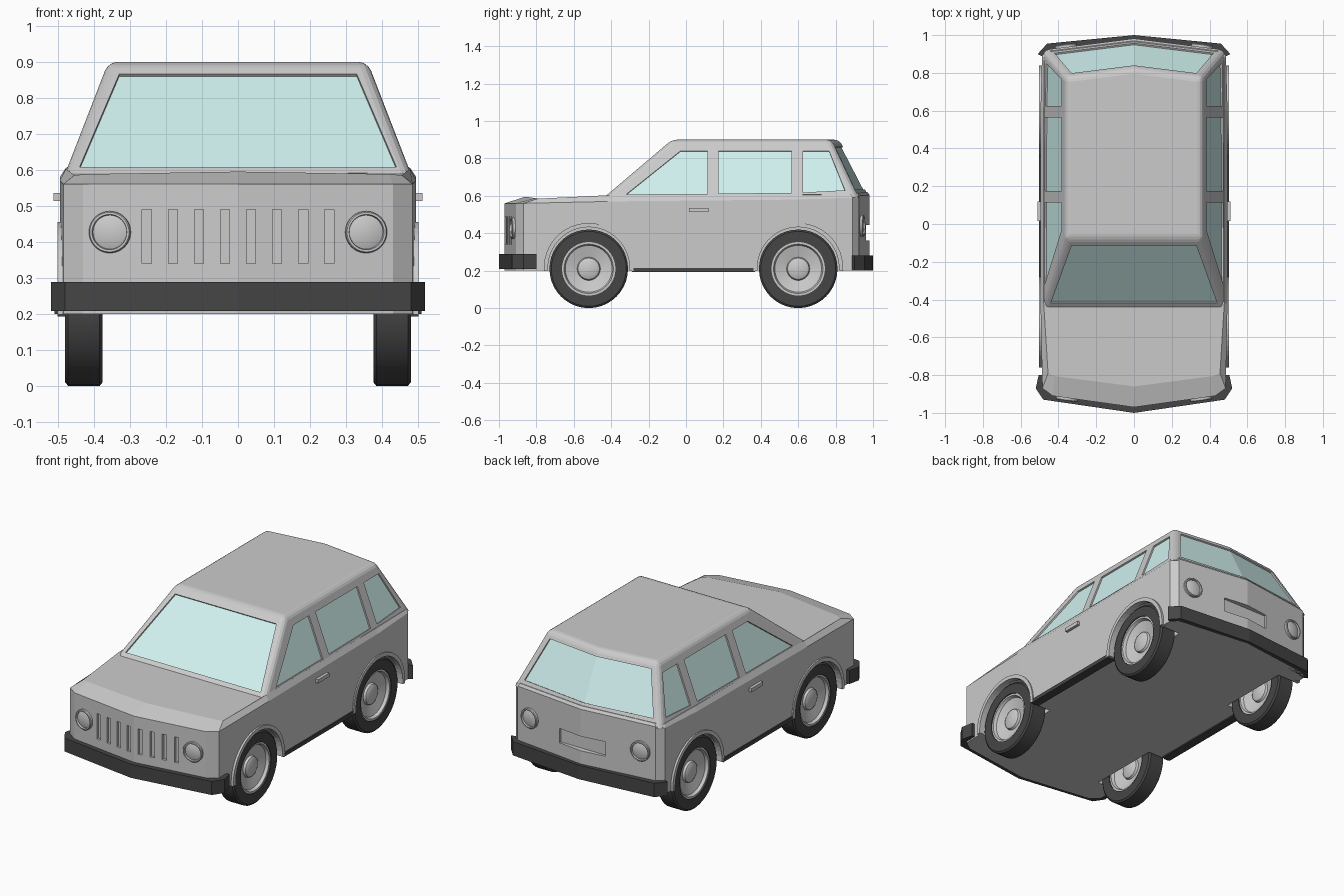
import bpy, bmesh
from math import sin, cos, pi, radians, atan2
from mathutils import Vector, Matrix

if "Cube" in bpy.data.objects:
    bpy.data.objects.remove(bpy.data.objects["Cube"])


def material(name, color):
    m = bpy.data.materials.new(name)
    m.diffuse_color = color
    m.use_nodes = True
    m.node_tree.nodes["Principled BSDF"].inputs["Base Color"].default_value = m.diffuse_color
    return m


BLACK = material("black rubber", (0.06, 0.06, 0.06, 1))
GLASS = material("glass", (0.63, 0.88, 0.86, 1))


def make(name, verts, faces, mat=None, mirror=False, smooth=False):
    me = bpy.data.meshes.new(name)
    me.from_pydata([tuple(v) for v in verts], [], faces)
    bm = bmesh.new()
    bm.from_mesh(me)
    bmesh.ops.remove_doubles(bm, verts=bm.verts[:], dist=1e-5)
    bmesh.ops.recalc_face_normals(bm, faces=bm.faces[:])
    bm.to_mesh(me)
    bm.free()
    ob = bpy.data.objects.new(name, me)
    bpy.context.collection.objects.link(ob)
    if mat:
        me.materials.append(mat)
    if smooth:
        bpy.ops.object.select_all(action='DESELECT')
        ob.select_set(True)
        bpy.context.view_layer.objects.active = ob
        bpy.ops.object.shade_smooth_by_angle(angle=radians(30))
    if mirror:
        ob.modifiers.new("mirror", 'MIRROR').use_clip = False
    return ob


def slab(name, polys, lo, hi, mat=None, mirror=False):
    """Sheet of polygons thickened from offset lo to offset hi."""
    pts, faces = [], []
    for poly in polys:
        f = []
        for p in poly:
            p = tuple(round(c, 5) for c in p)
            if p not in pts:
                pts.append(p)
            f.append(pts.index(p))
        faces.append(f)
    n = len(pts)
    edges = {(f[i - 1], f[i]) for f in faces for i in range(len(f))}
    out = faces + [[i + n for i in reversed(f)] for f in faces]
    out += [[b, a, a + n, b + n] for a, b in edges if (b, a) not in edges]
    verts = [Vector(p) + Vector(lo) for p in pts] + [Vector(p) + Vector(hi) for p in pts]
    return make(name, verts, out, mat, mirror)


def box(name, x, y, z, mat=None, mirror=False):
    rect = [(0, y[0], z[0]), (0, y[1], z[0]), (0, y[1], z[1]), (0, y[0], z[1])]
    return slab(name, [rect], (x[0], 0, 0), (x[1], 0, 0), mat, mirror)


def lathe(name, prof, matrix, mat=None, mirror=True, closed=False, n=40):
    """Revolve (offset, radius) points about local x."""
    verts = [matrix @ Vector((a, r * cos(2 * pi * k / n), r * sin(2 * pi * k / n)))
             for a, r in prof for k in range(n)]
    m = len(prof)
    faces = [[i * n + k, i * n + (k + 1) % n, (i + 1) % m * n + (k + 1) % n, (i + 1) % m * n + k]
             for i in range(m if closed else m - 1) for k in range(n)]
    return make(name, verts, faces, mat, mirror, smooth=True)


def cut(target, cutter):
    cutter.hide_render = True
    cutter.display_type = 'WIRE'
    mod = target.modifiers.new("cut", 'BOOLEAN')
    mod.operation = 'DIFFERENCE'
    mod.solver = 'EXACT'
    mod.object = cutter


def full(half):
    """Half outline, centre front to centre rear, closed across x = 0."""
    return half + [(-x, y, z) for x, y, z in half[-2:0:-1]]


# Lower body: three stacked outlines
rings = [full(r) for r in (
    [(0, -.97, .2), (.43, -.91, .2), (.485, -.87, .2), (.495, -.42, .2),
     (.495, .6, .2), (.487, .89, .2), (.45, .925, .2), (0, .98, .2)],
    [(0, -.97, .56), (.43, -.91, .56), (.485, -.87, .56), (.495, -.42, .57),
     (.495, .6, .58), (.487, .89, .59), (.45, .925, .6), (0, .982, .605)],
    [(0, -.86, .595), (.42, -.805, .588), (.455, -.79, .585), (.478, -.42, .603),
     (.478, .6, .605), (.475, .88, .607), (.44, .917, .615), (0, .97, .62)])]
n = len(rings[0])
faces = [list(range(n)), list(range(2 * n, 3 * n))]
faces += [[r * n + k, r * n + (k + 1) % n, (r + 1) * n + (k + 1) % n, (r + 1) * n + k]
          for r in (0, 1) for k in range(n)]
body = make("body", sum(rings, []), faces)

# Cabin: tapered block with rounded roof and pillar edges
base = full([(0, -.44, .59), (.48, -.44, .59), (.48, .92, .59), (0, .98, .59)])
roof = full([(0, -.075, .9), (.36, -.075, .9), (.36, .775, .9), (0, .82, .9)])
n = len(base)
cabin = make("cabin", base + roof, [list(range(n)), list(range(n, 2 * n))] +
             [[k, (k + 1) % n, n + (k + 1) % n, n + k] for k in range(n)])
bm = bmesh.new()
bm.from_mesh(cabin.data)
bmesh.ops.dissolve_limit(bm, angle_limit=radians(2), verts=bm.verts[:], edges=bm.edges[:])
soft = [e for e in bm.edges if max(v.co.z for v in e.verts) > .8 and e.calc_face_angle(0) > radians(20)]
bmesh.ops.bevel(bm, geom=soft, offset=.025, segments=3, profile=.5, affect='EDGES')
bm.to_mesh(cabin.data)
bm.free()


# Windows: recess in the cabin with a pane inside
def window(name, polys, normal, mirror=False):
    d = Vector(normal).normalized()
    cut(cabin, slab(name + "_cutter", polys, d * -.013, d * .05, None, mirror))
    slab(name, polys, d * -.02, d * -.009, GLASS, mirror)


def on_front(x, z): return (x, -.44 + (z - .59) * 1.177, z)
def on_side(y, z): return (.48 - (z - .59) * .387, y, z)
def on_rear(x, z): return (x, .98 - (z - .59) * .516 - .125 * abs(x), z)


window("windshield", [[on_front(x, z) for x, z in
       ((-.44, .608), (.44, .608), (.33, .866), (-.33, .866))]], (0, -1, 1.177))
window("rear_window", [[on_rear(*p) for p in ((0, .635), (0, .862), (.33, .862), (.42, .635))],
       [on_rear(*p) for p in ((0, .862), (0, .635), (-.42, .635), (-.33, .862))]], (0, 1, .516))
side_windows = {"front": ((-.32, .608), (.115, .61), (.115, .84), (-.03, .84)),
                "middle": ((.175, .612), (.565, .616), (.565, .84), (.175, .84)),
                "back": ((.625, .618), (.85, .63), (.765, .84), (.625, .84))}
for key, pts in side_windows.items():
    window(key + "_side_window", [[on_side(*p) for p in pts]], (1, 0, .387), True)

# Wheels, arch cuts and arch lips
tyre = [(-.052, .143), (-.052, .2), (-.044, .21), (.044, .21), (.052, .2), (.052, .143)]
rim = [(.034, 0), (.032, .045), (.025, .057), (.012, .062), (.03, .125), (.047, .132), (.047, .146)]
rim += [(-a, r) for a, r in reversed(rim)]
for end, y in (("front", -.52), ("rear", .6)):
    at = Matrix.Translation((.428, y, .21))
    lathe(end + "_tyres", tyre, at, BLACK, closed=True)
    lathe(end + "_rims", rim, at)
    well = Matrix.Translation((.36, y, .215))
    cut(body, lathe(end + "_arch_cutter", [(0, 0), (0, .222), (.3, .222), (.3, 0)], well))
    arc = [(cos(a), sin(a)) for a in (radians(-4 + 188 * k / 24) for k in range(25))]
    lip = [[(0, y + r * c, .215 + r * s) for (c, s), r in ((p, .218), (p, .24), (q, .24), (q, .218))]
           for p, q in zip(arc, arc[1:])]
    slab(end + "_arch_lips", lip, (.47, 0, 0), (.502, 0, 0), None, True)

# Grille slots
for k in range(8):
    x = -.253 + k * .0723
    y = -.97 + .1395 * abs(x)
    cut(body, box(f"grille_cutter_{k}", (x - .013, x + .013), (y - .05, y + .015), (.34, .49)))

# Number plate recess
cut(body, box("plate_cutter", (-.15, .15), (.95, 1.05), (.36, .445)))

# Headlights and tail lights
lamp = [(-.015, 0), (-.015, .058), (.012, .058), (.016, .055), (.016, .049),
        (.006, .047), (.012, .03), (.014, 0)]
for name, pos, ang in (("headlights", (.355, -.92, .427), atan2(-.99, .138)),
                       ("tail_lights", (.36, .936, .44), atan2(.992, .124))):
    lathe(name, lamp, Matrix.Translation(pos) @ Matrix.Rotation(ang, 4, 'Z'))

# Bumpers
fo = [(0, -1), (.48, -.93), (.52, -.87), (.505, -.8), (.47, -.8), (.46, -.87), (0, -.93)]
ro = [(0, 1), (.46, .955), (.51, .9), (.48, .885), (.44, .9), (0, .94)]
slab("front_bumper", [[(x, y, 0) for x, y in fo]], (0, 0, .208), (0, 0, .288), BLACK, True)
slab("rear_bumper", [[(x, y, 0) for x, y in ro]], (0, 0, .2), (0, 0, .282), BLACK, True)

# Sills and door handles
box("sills", (.45, .502), (-.29, .37), (.193, .215), BLACK, True)
box("door_handles", (.485, .512), (.015, .12), (.513, .535), None, True)
